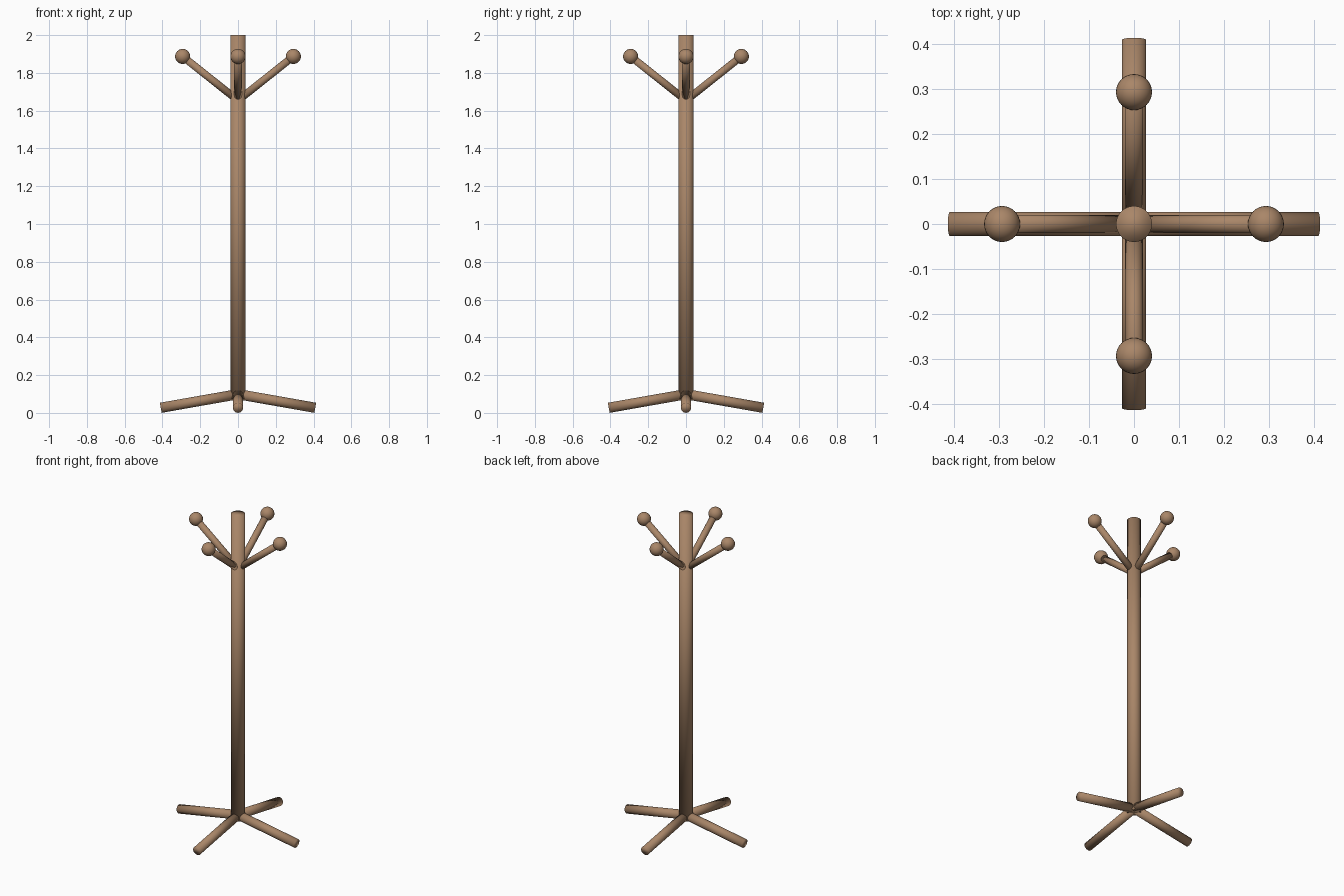
import bpy
from math import cos, sin, pi
from mathutils import Vector

cube = bpy.data.objects.get("Cube")
if cube:
    bpy.data.objects.remove(cube, do_unlink=True)

# Single wood colour
wood = bpy.data.materials.new("brown wood")
wood.use_nodes = True
colour = (0.40, 0.24, 0.14, 1)
wood.diffuse_color = colour
wood.node_tree.nodes["Principled BSDF"].inputs["Base Color"].default_value = colour


def finish(name):
    obj = bpy.context.object
    obj.name = name
    obj.data.materials.append(wood)
    bpy.ops.object.shade_smooth()  # soft normals run over the rod ends too
    return obj


def rod(name, start, end, radius):
    start, end = Vector(start), Vector(end)
    axis = end - start
    bpy.ops.mesh.primitive_cylinder_add(
        vertices=32, radius=radius, depth=axis.length,
        location=(start + end) / 2,
        rotation=axis.to_track_quat('Z', 'Y').to_euler())
    return finish(name)


def ball(name, centre, radius):
    bpy.ops.mesh.primitive_uv_sphere_add(
        segments=32, ring_count=16, radius=radius, location=centre)
    return finish(name)


# Central post
rod("post", (0, 0, 0.075), (0, 0, 2), 0.04)

# Four feet and four ball-tipped hooks, one per side
for i, side in enumerate(("left", "back", "right", "front")):
    c, s = cos(i * pi / 2), sin(i * pi / 2)

    def at(r, z):
        return (r * c, r * s, z)

    rod(side + "_foot", at(0, 0.099), at(0.409, 0.027), 0.027)
    rod(side + "_hook_arm", at(0, 1.654), at(0.293, 1.887), 0.02)
    ball(side + "_hook_ball", at(0.293, 1.887), 0.04)
